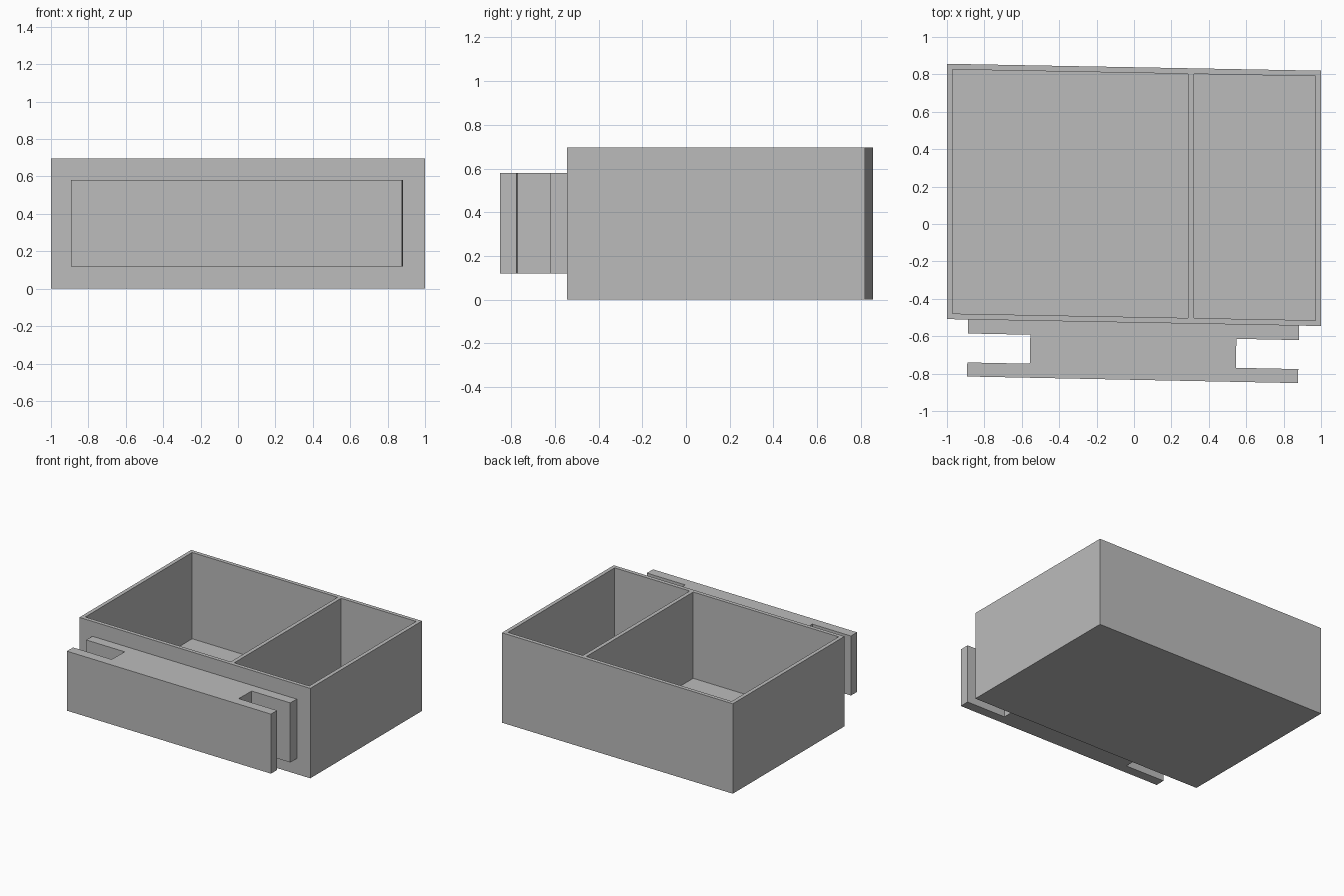
import bpy
import bmesh
from mathutils import Matrix, Vector

cube = bpy.data.objects.get("Cube")
if cube:
    bpy.data.objects.remove(cube, do_unlink=True)

SKEW = -0.0185      # the whole tray leans slightly along its width
HEIGHT = 0.695
WALL = 0.03
FLOOR = 0.028

grey = bpy.data.materials.new("plain grey")
grey.use_nodes = True
grey.diffuse_color = (0.5, 0.5, 0.5, 1)
grey.node_tree.nodes["Principled BSDF"].inputs["Base Color"].default_value = grey.diffuse_color


def prism(name, outline, z0, z1):
    """Extrude a counter-clockwise plan outline between two heights."""
    bm = bmesh.new()
    face = bm.faces.new([bm.verts.new((x, y, z0)) for x, y in outline])
    top = bmesh.ops.extrude_face_region(bm, geom=[face])["geom"]
    for v in top:
        if isinstance(v, bmesh.types.BMVert):
            v.co.z = z1
    bmesh.ops.recalc_face_normals(bm, faces=bm.faces[:])
    mesh = bpy.data.meshes.new(name)
    bm.to_mesh(mesh)
    bm.free()
    mesh.materials.append(grey)
    obj = bpy.data.objects.new(name, mesh)
    bpy.context.collection.objects.link(obj)
    return obj


def skewed_box(name, x0, x1, y0, y1, z0, z1):
    corners = [(x0, y0), (x1, y0), (x1, y1), (x0, y1)]
    return prism(name, [(x, y + SKEW * x) for x, y in corners], z0, z1)


# Open tray: a solid block with two compartments cut from above
tray = skewed_box("tray", -1, 1, -0.527, 0.838, 0, HEIGHT)
compartments = {"large_compartment": (-1 + WALL, 0.29), "small_compartment": (0.32, 1 - WALL)}
for name, (x0, x1) in compartments.items():
    cutter = skewed_box(name, x0, x1, -0.527 + WALL, 0.838 - WALL, FLOOR, HEIGHT + 0.2)
    cutter.hide_render = True
    cut = tray.modifiers.new(name, "BOOLEAN")
    cut.operation = "DIFFERENCE"
    cut.solver = "EXACT"
    cut.object = cutter
    bpy.context.view_layer.objects.active = tray
    bpy.ops.object.modifier_apply(modifier=name)
    bpy.data.objects.remove(cutter, do_unlink=True)

# Front bracket: I-shaped plan, with a slot at each end, turned with the tray
half, web = 0.885, 0.551
right_side = [(half, -0.833), (half, -0.758), (web, -0.758),
              (web, -0.603), (half, -0.603), (half, -0.525)]
left_side = [(-x, y) for x, y in reversed(right_side)]
pivot = Vector((-0.005, -0.68, 0))
turn = Matrix.Translation(pivot) @ Matrix.Rotation(-0.02, 4, "Z") @ Matrix.Translation((0, 0.68, 0))
outline = [(turn @ Vector((x, y, 0)))[:2] for x, y in right_side + left_side]
prism("front_bracket", outline, 0.12, 0.58)
